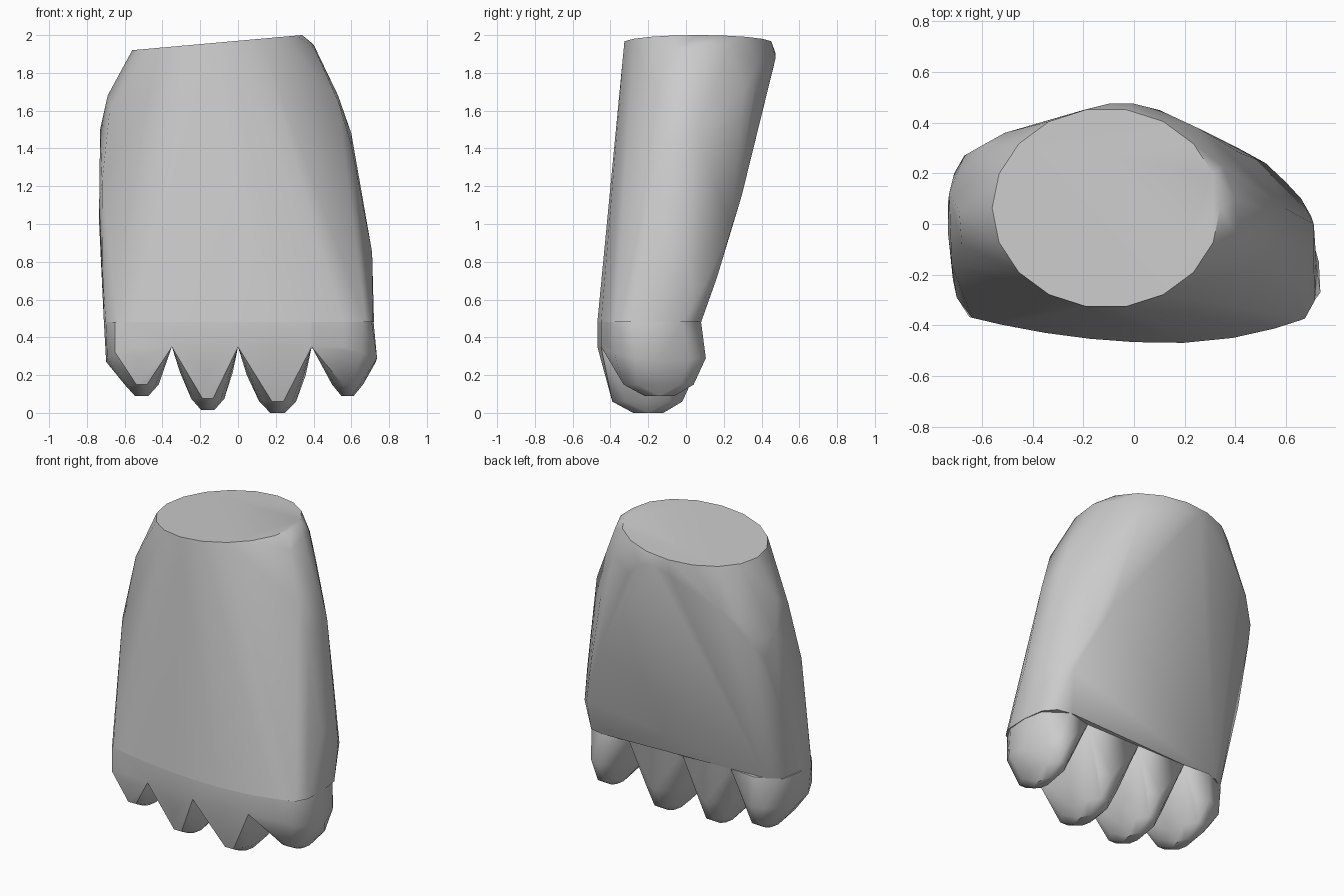
import bpy, bmesh, math

cube = bpy.data.objects.get("Cube")
if cube:
    bpy.data.objects.remove(cube, do_unlink=True)

grey = bpy.data.materials.new("stone_grey")
grey.use_nodes = True
colour = (0.6, 0.6, 0.6, 1)
grey.diffuse_color = colour
grey.node_tree.nodes["Principled BSDF"].inputs["Base Color"].default_value = colour


def hull(name, points):
    """Wrap a rounded convex skin around the points."""
    bm = bmesh.new()
    for p in points:
        bm.verts.new(p)
    bmesh.ops.convex_hull(bm, input=bm.verts)
    bmesh.ops.delete(bm, geom=[v for v in bm.verts if not v.link_faces], context='VERTS')
    bmesh.ops.dissolve_limit(bm, angle_limit=0.01, verts=bm.verts, edges=bm.edges)
    bmesh.ops.recalc_face_normals(bm, faces=bm.faces)
    mesh = bpy.data.meshes.new(name)
    bm.to_mesh(mesh)
    bm.free()
    mesh.materials.append(grey)
    obj = bpy.data.objects.new(name, mesh)
    bpy.context.collection.objects.link(obj)
    bpy.ops.object.select_all(action='DESELECT')
    obj.select_set(True)
    bpy.context.view_layer.objects.active = obj
    bpy.ops.object.shade_smooth_by_angle(angle=math.radians(42))


def ring(cx, cy, rx, ry, z, n):
    return [(cx + rx * math.cos(2 * math.pi * i / n),
             cy + ry * math.sin(2 * math.pi * i / n), z) for i in range(n)]


def front_y(x):
    """Front line of the knuckles, bowed towards the middle."""
    return -0.47 + (0.16 if x < 0.15 else 0.35) * (x - 0.15) ** 2


# Palm: tilted round wrist cut, rounded sides, flat knuckle edge
wrist = [(x, y, 1.97 + 0.089 * x) for x, y, z in ring(-0.11, 0.063, 0.45, 0.395, 0, 18)]
back_edge = [(-0.1, 0.475, 1.9), (0, 0.475, 1.88), (0.1, 0.45, 1.78), (-0.2, 0.45, 1.85)]
right_side = [(-0.51, 0.36, 1.67), (-0.6, 0.31, 1.61), (-0.67, 0.27, 1.45), (-0.71, 0.2, 1.35),
              (-0.69, 0.05, 1.68), (-0.68, -0.08, 1.6), (-0.73, 0.12, 1.5),
              (-0.735, 0.08, 1.0), (-0.735, -0.03, 1.1), (-0.72, -0.16, 1.22),
              (-0.715, -0.22, 0.7)]
# Ridge sweeping from the wrist down to the index finger
ridge = [(0.25, 0.38, 1.84), (0.34, 0.31, 1.72), (0.42, 0.28, 1.48), (0.42, 0.295, 1.15),
         (0.52, 0.24, 0.98), (0.6, 0.165, 0.72), (0.66, 0.1, 0.68), (0.7, 0.03, 0.7)]
left_side = [(0.4, 0.1, 1.95), (0.35, 0.23, 1.93), (0.41, -0.05, 1.92), (0.53, 0.05, 1.68),
             (0.53, -0.14, 1.65), (0.6, 0.06, 1.48), (0.6, -0.13, 1.42),
             (0.71, 0.0, 0.85), (0.71, -0.15, 0.85)]
knuckles = [(x, front_y(x), 0.48)
            for x in (-0.64, -0.52, -0.35, -0.175, 0, 0.195, 0.39, 0.557, 0.675)]
knuckles += [(-0.71, -0.2, 0.48), (-0.7, -0.29, 0.48), (0.715, -0.3, 0.48),
             (0.72, -0.15, 0.48), (0.7, -0.01, 0.48), (0.64, 0.06, 0.48),
             (0.54, 0.08, 0.48), (0.39, 0.06, 0.48), (-0.6, 0.03, 0.48), (-0.68, -0.02, 0.48)]
hull("palm", wrist + back_edge + right_side + ridge + left_side + knuckles)


def finger(name, x0, x1, tip_x, tip_z, shift, outer=0):
    mid = (x0 + x1) / 2
    half = (x1 - x0) / 2
    pts = []
    for x in (x0, x1):
        if outer and x == (x0 if outer < 0 else x1):
            # Rounded outer flank of the hand
            pts += [(x - outer * inset, y, 0.48)
                    for y, inset in ((-0.29, 0.01), (-0.15, 0), (-0.02, 0.025))]
            pts += [(x + 0.018, -0.27, 0.29), (x + 0.012, -0.15, 0.27),
                    (x - outer * 0.05, -0.03 + shift, 0.28)]
            pts += [(x - outer * 0.06, front_y(x - outer * 0.06), z) for z in (0.32, 0.48)]
        else:
            # Web between neighbouring fingers, rising to the back
            pts += [(x, front_y(x), 0.48), (x, front_y(x), 0.35), (x, -0.2, 0.36),
                    (x, 0.04, 0.48)]
    pts += [(mid, front_y(mid), z) for z in (0.35, 0.48)]
    pts += [(mid, 0.04 + shift * 0.8, 0.48)]
    pts += ring((mid + tip_x) / 2, -0.18 + shift, half * 0.8, 0.235, tip_z + 0.2, 12)
    pts += ring(tip_x, -0.195 + shift, half * 0.5, 0.195, tip_z + 0.06, 10)
    pts += ring(tip_x, -0.19 + shift, half * 0.2, 0.08, tip_z, 8)
    hull(name, pts)


# Four finger stumps across the lower edge
finger("little_finger", -0.71, -0.35, -0.51, 0.09, 0.02, -1)
finger("ring_finger", -0.35, 0.0, -0.16, 0.015, -0.01)
finger("middle_finger", 0.0, 0.39, 0.21, 0.0, -0.01)
finger("index_finger", 0.39, 0.718, 0.58, 0.09, 0.05, 1)
